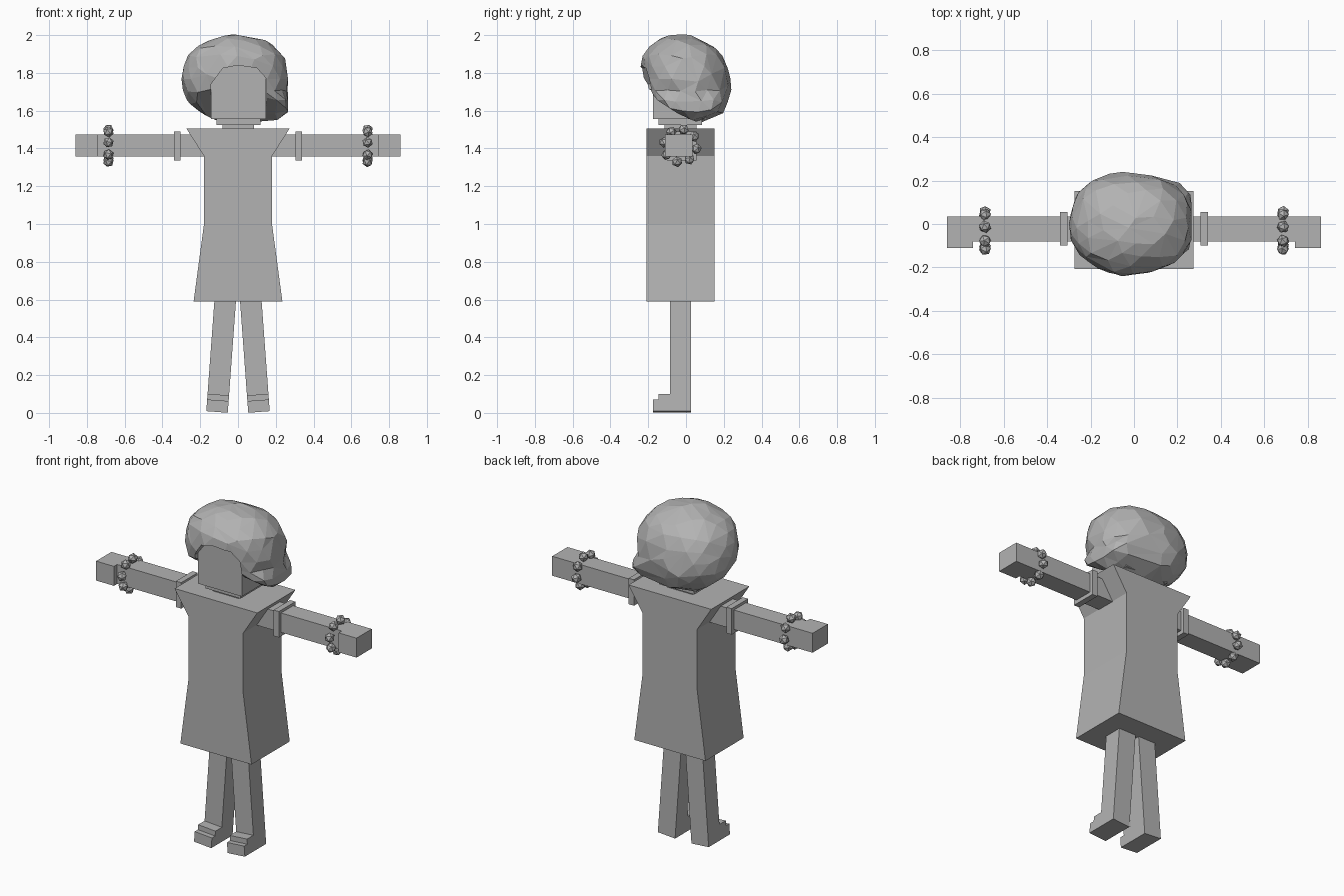
import bpy, bmesh, math, random
from mathutils import Matrix, Vector

if "Cube" in bpy.data.objects:
    bpy.data.objects.remove(bpy.data.objects["Cube"])

random.seed(4)
grey = bpy.data.materials.new("plain_grey")
grey.diffuse_color = (0.45, 0.45, 0.45, 1)
grey.use_nodes = True
grey.node_tree.nodes["Principled BSDF"].inputs["Base Color"].default_value = grey.diffuse_color


def finish(name, bm):
    bmesh.ops.recalc_face_normals(bm, faces=bm.faces)
    me = bpy.data.meshes.new(name)
    bm.to_mesh(me)
    bm.free()
    me.materials.append(grey)
    ob = bpy.data.objects.new(name, me)
    bpy.context.collection.objects.link(ob)
    return ob


def box(name, lo, hi):
    lo, hi = Vector(lo), Vector(hi)
    bm = bmesh.new()
    bmesh.ops.create_cube(bm, size=1)
    for v in bm.verts:
        v.co = (lo + hi) / 2 + v.co * (hi - lo)
    return finish(name, bm)


def prism(name, points, depth, matrix=None):
    """Extrude a closed 3D outline along the vector depth."""
    bm = bmesh.new()
    face = bm.faces.new([bm.verts.new(p) for p in points])
    ext = bmesh.ops.extrude_face_region(bm, geom=[face])["geom"]
    for v in ext:
        if isinstance(v, bmesh.types.BMVert):
            v.co += Vector(depth)
    if matrix:
        bm.transform(matrix)
    return finish(name, bm)


# Dress: flared hem, straight waist, wide shoulders
half = [(0.235, 0.59), (0.18, 1.0), (0.18, 1.36), (0.273, 1.505)]
outline = half + [(-x, z) for x, z in reversed(half)]
prism("dress", [(x, -0.208, z) for x, z in outline], (0, 0.36, 0))

# Neck, collar and head
box("neck", (-0.083, -0.115, 1.49), (0.085, 0.055, 1.57))
box("collar", (-0.113, -0.145, 1.525), (0.118, 0.085, 1.56))
box("head", (-0.142, -0.175, 1.557), (0.148, 0.11, 1.88))

for s, side in ((1, "right"), (-1, "left")):
    def span(x0, x1):
        return min(s * x0, s * x1), max(s * x0, s * x1)

    # Arm, sleeve cuff and hand
    a, b = span(0.17, 0.75)
    box(side + "_arm", (a, -0.08, 1.358), (b, 0.034, 1.474))
    a, b = span(0.305, 0.34)
    box(side + "_cuff", (a, -0.10, 1.335), (b, 0.055, 1.49))
    a, b = span(0.742, 0.86)
    box(side + "_hand", (a, -0.11, 1.358), (b, 0.034, 1.474))

    # Beaded bracelet
    bm = bmesh.new()
    for i in range(8):
        t = i * math.tau / 8 + 0.2
        pos = Vector((s * 0.686, -0.03 + 0.087 * math.sin(t),
                      1.415 + 0.087 * math.cos(t)))
        spin = Matrix.Rotation(random.uniform(0, 3), 4, (1, 0.4, 0.7))
        bmesh.ops.create_icosphere(bm, subdivisions=1, radius=0.029,
                                   matrix=Matrix.Translation(pos) @ spin)
    finish(side + "_bracelet", bm)

    # Splayed leg with stepped shoe
    profile = [(0.026, 0), (-0.175, 0), (-0.175, 0.062), (-0.145, 0.062),
               (-0.145, 0.092), (-0.085, 0.092), (-0.085, 0.64), (0.026, 0.64)]
    place = (Matrix.Translation((s * 0.111, 0, 0.005))
             @ Matrix.Rotation(-s * math.radians(4.2), 4, "Y"))
    prism(side + "_leg", [(-0.057, y, z) for y, z in profile],
          (0.114, 0, 0), place)

# Hair: rounded faceted mass, slanting up from nape to forehead
bm = bmesh.new()
bmesh.ops.create_icosphere(bm, subdivisions=3, radius=1)
for v in bm.verts:
    d = v.co.normalized()
    d *= sum(abs(c) ** 2.25 for c in d) ** (-1 / 2.25)
    d *= random.uniform(0.965, 1.02)
    x, y, z = -0.014 + 0.283 * d.x, 0.235 * d.y, 1.768 + 0.232 * d.z
    y -= 0.14 * (z - 1.768)
    # slanted lower edge
    floor = 1.535 + max(0, 0.07 - y) * 0.66
    if x > 0.08 and z < 1.70:
        # longer lock on one side
        x = min(0.265, x + 0.09 * min(1, (1.70 - z) / 0.08))
        floor -= 0.03
    z = max(z, floor + random.uniform(0, 0.008))
    v.co = (x, y, z)
hair = finish("hair", bm)
thin = hair.modifiers.new("facets", "DECIMATE")
thin.ratio = 0.7

# Opening in the hair around the face
arch = [(-0.143, 1.45), (0.15, 1.45), (0.15, 1.77), (0.10, 1.825),
        (0.0, 1.84), (-0.08, 1.825), (-0.143, 1.74)]
cutter = prism("face_opening_cutter", [(x, -0.5, z) for x, z in arch],
               (0, 0.4, 0))
cutter.hide_render = True
cutter.display_type = "WIRE"
cut = hair.modifiers.new("face_opening", "BOOLEAN")
cut.operation = "DIFFERENCE"
cut.solver = "EXACT"
cut.object = cutter
